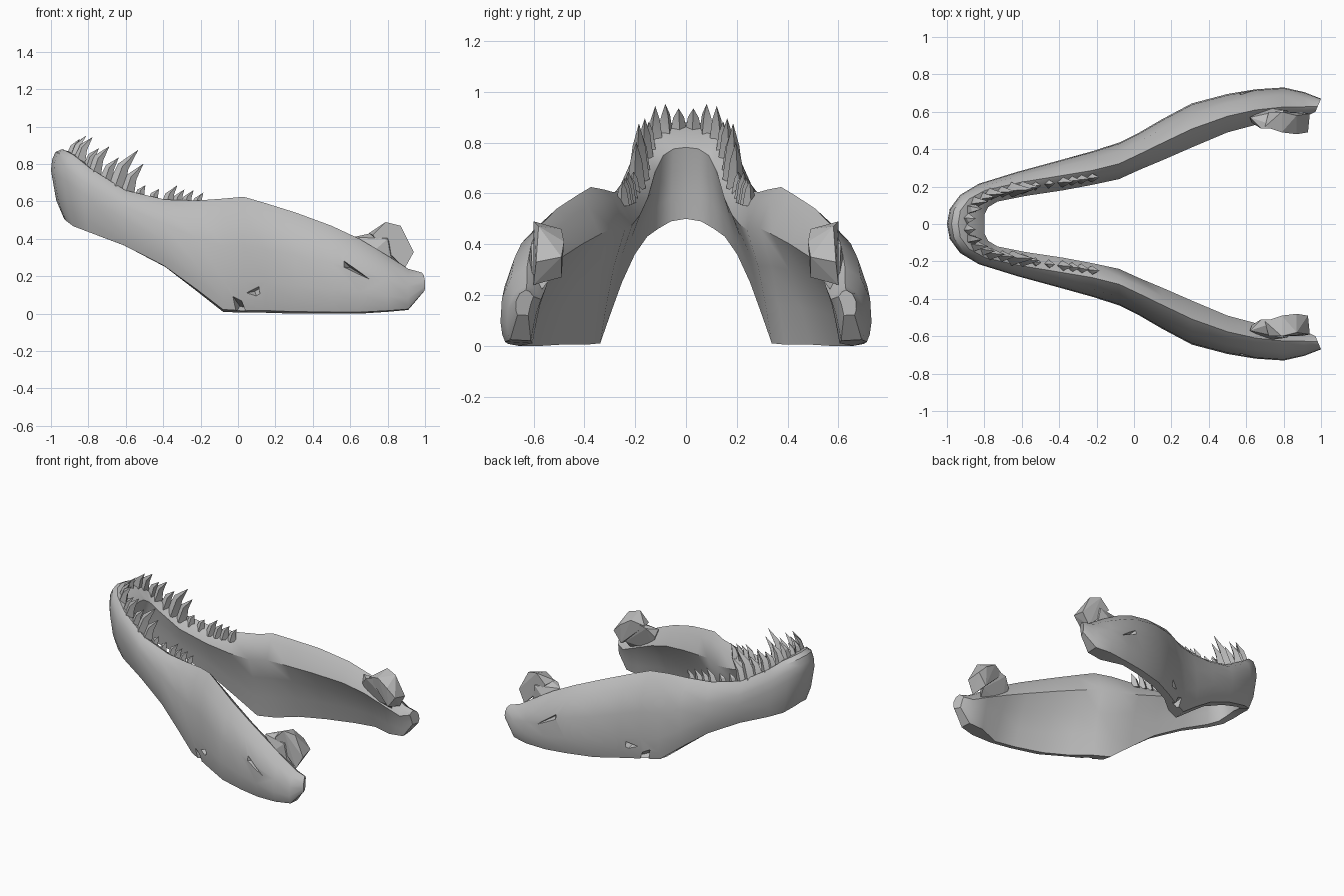
import bpy, bmesh, math
from mathutils import Vector

cube = bpy.data.objects.get("Cube")
if cube:
    bpy.data.objects.remove(cube)

bone = bpy.data.materials.new("bone_grey")
bone.use_nodes = True
bone.diffuse_color = (0.5, 0.5, 0.5, 1)
bone.node_tree.nodes["Principled BSDF"].inputs["Base Color"].default_value = (0.5, 0.5, 0.5, 1)


def make_object(name, bm, angle=None):
    bmesh.ops.recalc_face_normals(bm, faces=bm.faces)
    mesh = bpy.data.meshes.new(name)
    bm.to_mesh(mesh)
    bm.free()
    mesh.materials.append(bone)
    obj = bpy.data.objects.new(name, mesh)
    bpy.context.collection.objects.link(obj)
    if angle:
        bpy.ops.object.select_all(action="DESELECT")
        bpy.context.view_layer.objects.active = obj
        obj.select_set(True)
        bpy.ops.object.shade_smooth_by_angle(angle=math.radians(angle))
    return obj


def add_hull(bm, points):
    verts = [bm.verts.new(p) for p in points]
    found = bmesh.ops.convex_hull(bm, input=verts)
    spare = [v for v in found["geom_interior"] if isinstance(v, bmesh.types.BMVert)]
    bmesh.ops.delete(bm, geom=spare, context="VERTS")


def mix(a, b, t):
    return a + (b - a) * t


# Half of the jaw from chin to heel: inner x, y, outer x, y, bottom z, top z
STATIONS = [
    (-.80, 0, -1, 0, .50, .88),
    (-.80, .05, -.985, .08, .49, .875),
    (-.78, .09, -.93, .155, .46, .85),
    (-.73, .12, -.83, .215, .43, .78),
    (-.58, .15, -.62, .28, .36, .66),
    (-.38, .18, -.40, .34, .25, .61),
    (-.22, .21, -.22, .39, .12, .605),
    (-.08, .24, -.08, .435, .01, .615),
    (.03, .29, .03, .49, .005, .625),
    (.15, .34, .15, .56, .005, .59),
    (.31, .41, .31, .645, 0, .54),
    (.50, .49, .50, .695, 0, .47),
    (.65, .53, .65, .72, 0, .40),
    (.80, .55, .80, .73, .01, .31),
    (.91, .57, .91, .705, .02, .24),
    (.97, .60, 1, .67, .12, .22),
]


def place(station, u, v, side):
    xi, yi, xo, yo, low, high = station
    return Vector((mix(xi, xo, u), side * mix(yi, yo, u), mix(low, high, v)))


def ridge_u(station):
    k = min(1, (station[2] + 1) / .8)
    return mix(.7, .42, k)


def section(station, side):
    x = station[2]
    k = min(1, (x + 1) / .8)
    top = ridge_u(station)
    # thick under the front corner and the heel, thin along the blade
    thick = .3 if x > .75 else .68 if x > .1 else .5
    inner_low, outer_low = mix(.3, thick, k), mix(.65, .9, k)
    widest = mix(.7, .28, k)
    outline = [
        (0, .74), (top * .5, .93), (top, 1), (mix(top, 1, .6), mix(.96, .86, k)),
        (.97, mix(.85, .58, k)), (1, widest), (mix(outer_low, 1, .6), widest * .4),
        (outer_low, .02), (inner_low, 0), (inner_low * .75, .25), (inner_low * .45, .5),
    ]
    return [place(station, u, v, side) for u, v in outline]


# Jaw bone: one continuous loft round the chin
bm = bmesh.new()
sections = [section(s, 1) for s in reversed(STATIONS[1:])]
sections += [section(s, -1) for s in STATIONS]
rings = [[bm.verts.new(p) for p in ring] for ring in sections]
for a, b in zip(rings, rings[1:]):
    for i in range(len(a)):
        j = (i + 1) % len(a)
        bm.faces.new((a[i], a[j], b[j], b[i]))
for end in (rings[0], rings[-1]):
    bm.faces.new(end)
jaw = make_object("jaw_bone", bm)

# Slits in the outer faces of both blades: corner x, z pairs, surface y
SLITS = [
    (((.54, .31), (.71, .18), (.55, .25)), .71),
    (((-.01, .10), (.18, .17), (.10, .09)), .52),
    (((-.04, .11), (.09, .02), (-.02, -.01)), .46),
]
bm = bmesh.new()
for side in (1, -1):
    for corners, y in SLITS:
        points = [(x, side * (y + .015), z) for x, z in corners]
        cx = sum(x for x, z in corners) / 3
        cz = sum(z for x, z in corners) / 3
        add_hull(bm, points + [(cx, side * (y - .06), cz)])
cutter = make_object("slit_cutter", bm)
cutter.hide_render = True
cut = jaw.modifiers.new("slits", "BOOLEAN")
cut.operation = "DIFFERENCE"
cut.solver = "EXACT"
cut.object = cutter
bpy.ops.object.select_all(action="DESELECT")
bpy.context.view_layer.objects.active = jaw
jaw.select_set(True)
bpy.ops.object.modifier_apply(modifier=cut.name)
bpy.data.objects.remove(cutter)
bpy.ops.object.shade_smooth_by_angle(angle=math.radians(35))

# Hinge knuckles at the rear of each blade, a stem with a wider head
STEM = [
    (.62, .57, .41), (.63, .54, .36), (.72, .62, .33), (.68, .51, .42),
    (.80, .51, .45), (.80, .61, .40), (.66, .57, .24), (.84, .60, .18),
    (.86, .53, .27),
]
HEAD = [
    (.70, .52, .43), (.79, .49, .46), (.79, .60, .49), (.87, .58, .47),
    (.87, .48, .41), (.93, .49, .35), (.94, .59, .33), (.89, .60, .24),
    (.87, .49, .27), (.72, .60, .42),
]
for side, name in ((1, "rear_knuckle"), (-1, "front_knuckle")):
    bm = bmesh.new()
    for points in (STEM, HEAD):
        add_hull(bm, [(x, side * y, z) for x, y, z in points])
    make_object(name, bm)

# Teeth along the ridge: position in station steps, height
TEETH = [
    (.45, .08), (1.3, .11), (2.0, .12), (2.6, .10), (3.0, .14),
    (3.35, .12), (3.65, .20), (3.95, .16), (4.3, .06), (4.65, .06),
    (5.0, .10), (5.3, .08), (5.6, .08), (5.95, .07),
]


def ridge_point(t, side):
    i = int(t)
    a, b = (place(s, ridge_u(s) - .2, .95, side) for s in STATIONS[i:i + 2])
    return a.lerp(b, t - i)


for side, name in ((1, "rear_teeth"), (-1, "front_teeth")):
    bm = bmesh.new()
    for t, height in TEETH:
        base = ridge_point(t, side)
        along = (ridge_point(t + .1, side) - base).normalized()
        across = along.cross(Vector((0, 0, 1))).normalized()
        wide = .025 + height * .14
        root = base - Vector((0, 0, .03))
        corners = [root + along * wide, root + across * wide * .8,
                   root - along * wide, root - across * wide * .8]
        # bent backwards halfway up, then a sharp tip
        middle = base + Vector((.22, 0, .5)) * height
        waist = [middle + (c - root) * .6 for c in corners]
        tip = base + Vector((.62, 0, .95)) * height
        low = [bm.verts.new(c) for c in corners]
        mid = [bm.verts.new(c) for c in waist]
        point = bm.verts.new(tip)
        for i in range(4):
            j = (i + 1) % 4
            bm.faces.new((low[i], low[j], mid[j], mid[i]))
            bm.faces.new((mid[i], mid[j], point))
        bm.faces.new(low)
    make_object(name, bm, 30)
